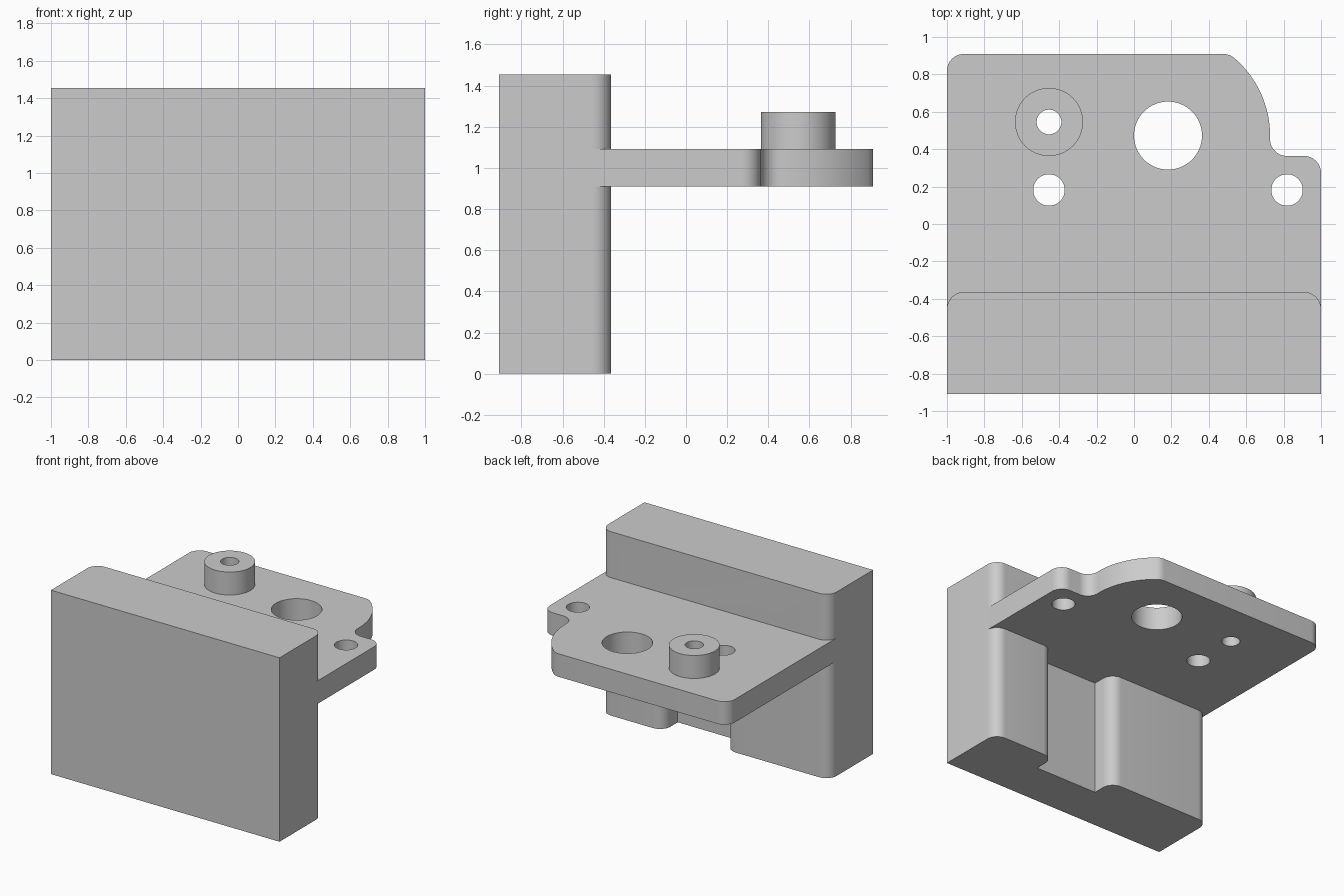
import bpy
import bmesh
from math import sin, cos, radians

U = 2 / 11          # design grid unit
R = U / 2           # common fillet radius

cube = bpy.data.objects.get("Cube")
if cube:
    bpy.data.objects.remove(cube, do_unlink=True)

grey = bpy.data.materials.new("plain grey")
grey.use_nodes = True
grey.diffuse_color = (0.6, 0.6, 0.6, 1)
grey.node_tree.nodes["Principled BSDF"].inputs["Base Color"].default_value = (0.6, 0.6, 0.6, 1)


def arc(cx, cy, r, start, end, steps=12):
    """Points along an arc, angles in degrees."""
    angles = [radians(start + (end - start) * i / steps) for i in range(steps + 1)]
    return [(cx + r * cos(a), cy + r * sin(a)) for a in angles]


def circle(cx, cy, r):
    return arc(cx, cy, r, 0, 360, 64)[:-1]


def extrude(name, loops, z0, z1):
    """Solid from an outline plus optional hole loops."""
    bm = bmesh.new()
    edges = []
    for loop in loops:
        verts = [bm.verts.new((x, y, z0)) for x, y in loop]
        edges += [bm.edges.new((v, verts[i - 1])) for i, v in enumerate(verts)]
    bmesh.ops.triangle_fill(bm, edges=edges, use_beauty=True)
    caps = bmesh.ops.extrude_face_region(bm, geom=bm.faces[:], use_keep_orig=True)
    top = [g for g in caps["geom"] if isinstance(g, bmesh.types.BMVert)]
    bmesh.ops.translate(bm, verts=top, vec=(0, 0, z1 - z0))
    bmesh.ops.recalc_face_normals(bm, faces=bm.faces[:])
    mesh = bpy.data.meshes.new(name)
    bm.to_mesh(mesh)
    bm.free()
    mesh.materials.append(grey)
    obj = bpy.data.objects.new(name, mesh)
    bpy.context.collection.objects.link(obj)
    return obj


def select_only(obj):
    bpy.ops.object.select_all(action="DESELECT")
    obj.select_set(True)
    bpy.context.view_layer.objects.active = obj


front, wall_back, back = -5 * U, -2 * U, 5 * U
plate_low, plate_high = 5 * U, 6 * U
motor_x, motor_y = U, 2.6 * U
boss_x, boss_y = -2.5 * U, 3 * U

# Upright block with rounded rear corners
block = extrude("upright_block", [
    [(-1, front), (1, front)]
    + arc(1 - R, wall_back - R, R, 0, 90)
    + arc(R - 1, wall_back - R, R, 90, 180)], 0, 8 * U)

# Relief slot below the plate, with rounded mouth
left, right, floor = -R, 2.5 * U, wall_back - U
slot = extrude("slot_cutter", [
    [(left, floor), (right, floor)]
    + arc(right + R, wall_back - R, R, 180, 90)
    + [(right + R, wall_back + U), (left - R, wall_back + U)]
    + arc(left - R, wall_back - R, R, 90, 0)], -U, plate_low)
slot.hide_render = True
cut = block.modifiers.new("slot", "BOOLEAN")
cut.operation = "DIFFERENCE"
cut.solver = "EXACT"
cut.object = slot
select_only(block)
bpy.ops.object.modifier_apply(modifier=cut.name)
bpy.data.objects.remove(slot, do_unlink=True)

# Mounting plate with a rounded lobe around the large hole
outline = ([(-1, wall_back - R), (1, wall_back - R)]
           + arc(1 - R, 2 * U - R, R, 0, 90)
           + arc(4.5 * U, 2 * U + R, R, 270, 180)
           + arc(motor_x, motor_y, 3 * U, 0, 49, 24)
           + arc(0.477, back - R, R, 52, 90, 6)
           + arc(R - 1, back - R, R, 90, 180))
plate = extrude("mounting_plate", [
    outline,
    circle(motor_x, motor_y, U),
    circle(boss_x, U, 0.084),
    circle(4.5 * U, U, 0.084),
    circle(boss_x, boss_y, 0.066)], plate_low, plate_high)

# Raised boss around its through hole
boss = extrude("raised_boss", [
    circle(boss_x, boss_y, U),
    circle(boss_x, boss_y, 0.066)], plate_high, 7 * U)

for part in (block, plate, boss):
    select_only(part)
    bpy.ops.object.shade_smooth_by_angle(angle=radians(30))
